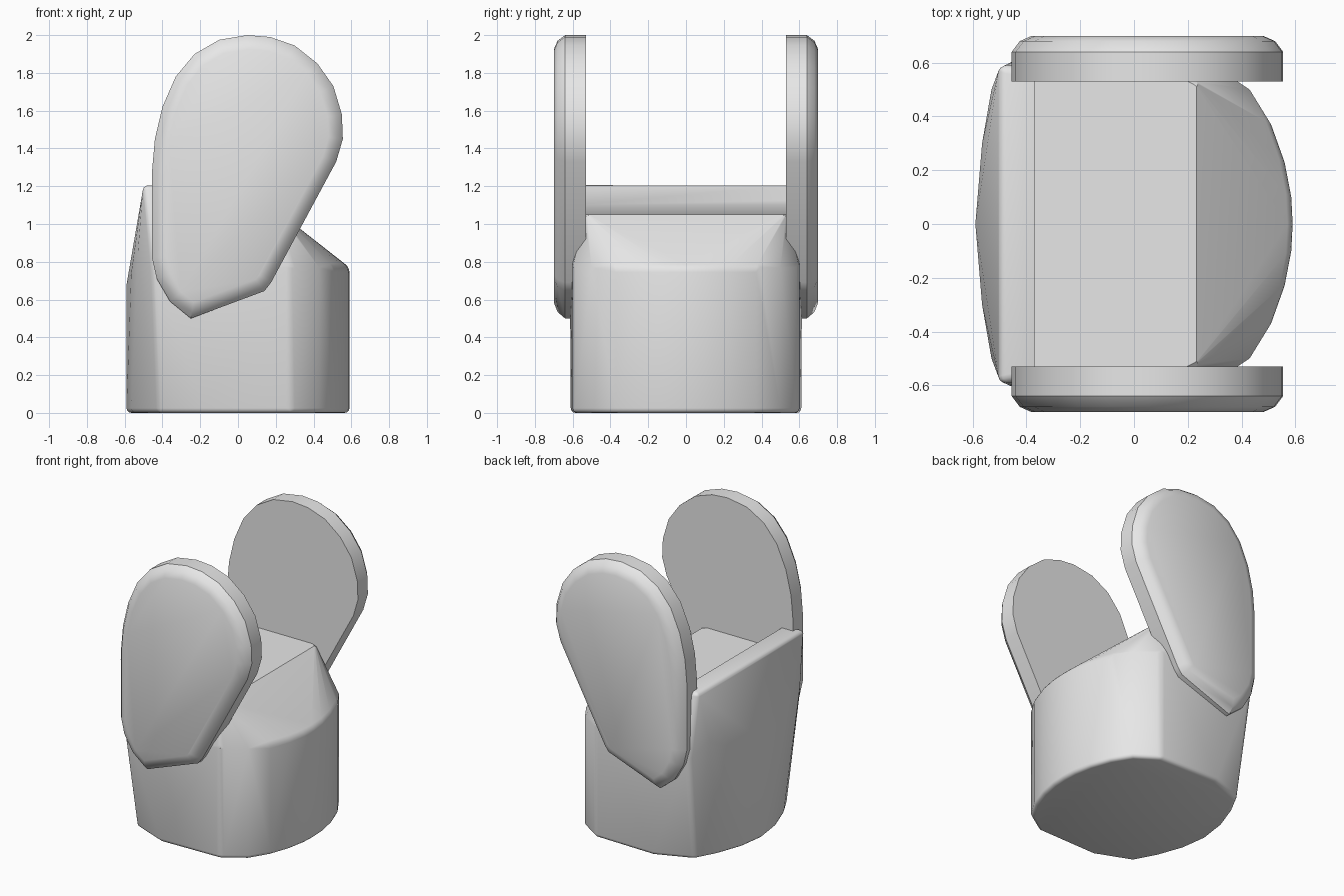
import bpy, bmesh, math
from mathutils import Vector

cube = bpy.data.objects.get("Cube")
if cube:
    bpy.data.objects.remove(cube, do_unlink=True)

grey = bpy.data.materials.new("plain grey")
grey.use_nodes = True
colour = (0.8, 0.8, 0.8, 1)
grey.diffuse_color = colour
grey.node_tree.nodes["Principled BSDF"].inputs["Base Color"].default_value = colour


def make_object(name, bm, angle=None):
    bmesh.ops.recalc_face_normals(bm, faces=bm.faces)
    mesh = bpy.data.meshes.new(name)
    bm.to_mesh(mesh)
    bm.free()
    mesh.materials.append(grey)
    obj = bpy.data.objects.new(name, mesh)
    bpy.context.collection.objects.link(obj)
    if angle:
        bpy.ops.object.select_all(action="DESELECT")
        obj.select_set(True)
        bpy.context.view_layer.objects.active = obj
        bpy.ops.object.shade_smooth_by_angle(angle=math.radians(angle))
    return obj


# Body: hull of a rounded base, a curved front and a tall straight back
front_arc = [(0.59, 0), (0.585, 0.1), (0.56, 0.23), (0.51, 0.37), (0.43, 0.5), (0.28, 0.6)]
back_arc = [(-0.17, 0.61), (-0.42, 0.51), (-0.5, 0.36), (-0.565, 0.18), (-0.59, 0)]
half = [(x, y, 0) for x, y in front_arc + back_arc]
half += [(x, y, 0.77) for x, y in front_arc]
half += [(-0.59, 0, 0.68), (-0.565, 0.3, 0.74), (-0.53, 0.5, 0.85), (-0.45, 0.615, 0.75)]
half += [(-0.5, 0.59, 1.205), (-0.37, 0.565, 1.205), (0.22, 0.53, 1.06)]
bm = bmesh.new()
for x, y, z in half:
    for side in ((1, -1) if y else (1,)):
        bm.verts.new((x, y * side, z))
hull = bmesh.ops.convex_hull(bm, input=bm.verts)
bmesh.ops.delete(bm, geom=[v for v in bm.verts if not v.link_faces], context="VERTS")
bmesh.ops.dissolve_limit(bm, angle_limit=0.02, verts=bm.verts, edges=bm.edges)
sharp = [e for e in bm.edges if e.calc_face_angle(0) > math.radians(32)]
bmesh.ops.bevel(bm, geom=sharp, offset=0.025, segments=3, profile=0.5, affect="EDGES")
body = make_object("body", bm)

# Cutter that lowers the floor and leaves a raised back lip with a small undercut
bm = bmesh.new()
profile = [(-0.4, 1.05), (1, 1.05), (1, 1.5), (-0.37, 1.5), (-0.37, 1.1)]
face = bm.faces.new([bm.verts.new((x, -1, z)) for x, z in profile])
walls = bmesh.ops.extrude_face_region(bm, geom=[face])["geom"]
bmesh.ops.translate(bm, vec=(0, 2, 0), verts=[g for g in walls if isinstance(g, bmesh.types.BMVert)])
cutter = make_object("floor_cutter", bm)
cut = body.modifiers.new("floor", "BOOLEAN")
cut.operation = "DIFFERENCE"
cut.solver = "EXACT"
cut.object = cutter
bpy.context.view_layer.objects.active = body
bpy.ops.object.modifier_apply(modifier=cut.name)
bpy.data.objects.remove(cutter, do_unlink=True)
body.select_set(True)
bpy.ops.object.shade_smooth_by_angle(angle=math.radians(32))

# Side panels: teardrop plates, flat inside and rounded outside
teardrop = [(-0.25, 0.5), (0.14, 0.645), (0.175, 0.69), (0.52, 1.33), (0.555, 1.45),
            (0.55, 1.58), (0.505, 1.73), (0.42, 1.85), (0.3, 1.945), (0.17, 1.99),
            (0.05, 2), (-0.1, 1.975), (-0.23, 1.9), (-0.33, 1.78), (-0.4, 1.62),
            (-0.44, 1.45), (-0.455, 1.28), (-0.455, 0.82), (-0.43, 0.71), (-0.36, 0.59)]
for name, side in (("front_panel", -1), ("back_panel", 1)):
    bm = bmesh.new()
    inner = bm.faces.new([bm.verts.new((x, 0.53 * side, z)) for x, z in teardrop])
    grown = bmesh.ops.extrude_face_region(bm, geom=[inner])["geom"]
    bmesh.ops.translate(bm, vec=(0, 0.11 * side, 0),
                        verts=[g for g in grown if isinstance(g, bmesh.types.BMVert)])
    if inner not in grown and not inner.is_valid:
        inner = None
    bmesh.ops.holes_fill(bm, edges=[e for e in bm.edges if e.is_boundary])
    bmesh.ops.recalc_face_normals(bm, faces=bm.faces)
    outer = max(bm.faces, key=lambda f: f.calc_center_median().y * side)
    for thickness, depth in ((0.03, 0.04), (0.045, 0.02)):
        bmesh.ops.inset_region(bm, faces=[outer], thickness=thickness, depth=depth,
                               use_even_offset=True)
    make_object(name, bm, 35)
